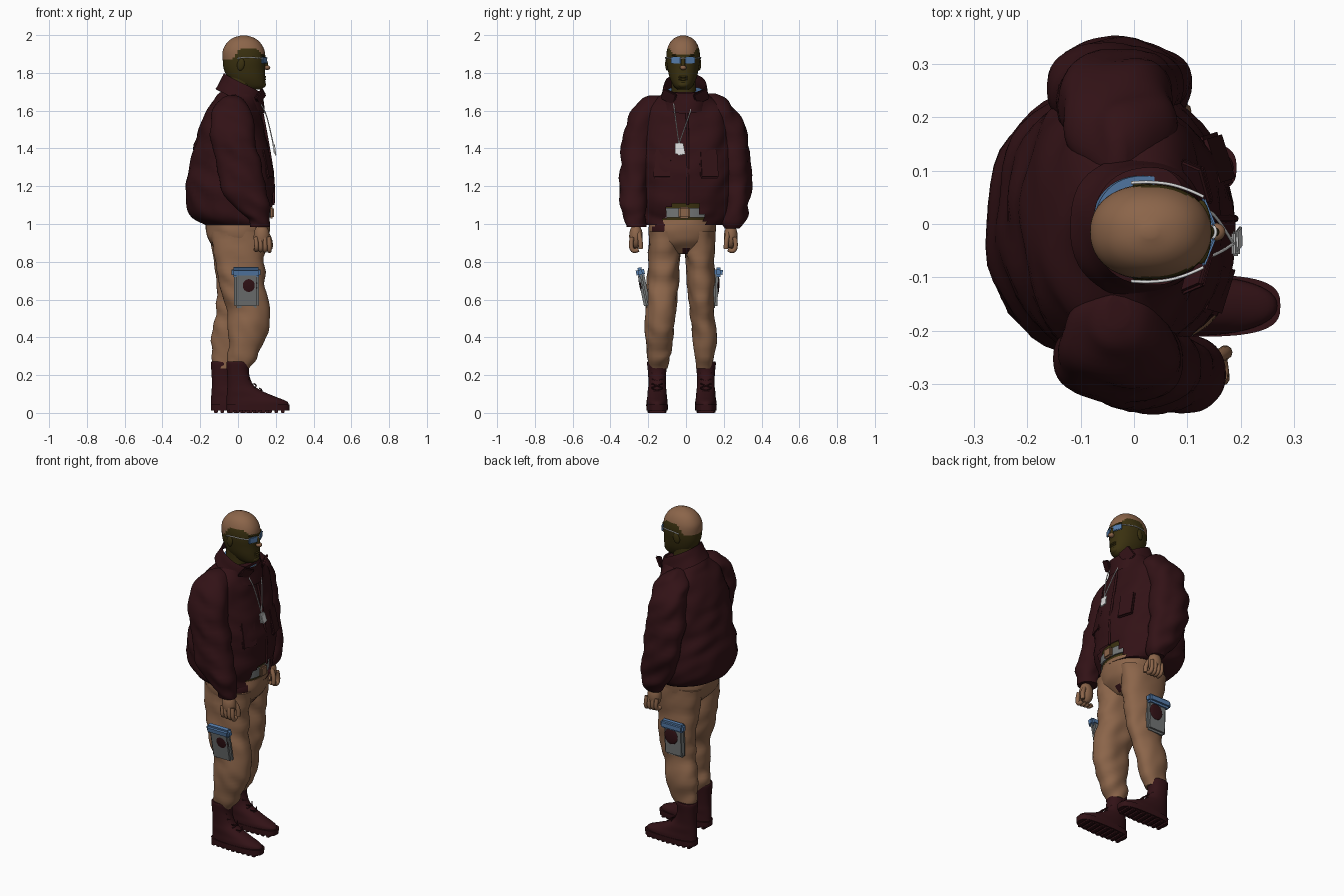
import bpy, bmesh, math
from mathutils import Vector, noise

cube = bpy.data.objects.get("Cube")
if cube:
    bpy.data.objects.remove(cube)


def material(name, rgb):
    m = bpy.data.materials.new(name)
    m.use_nodes = True
    m.diffuse_color = (*rgb, 1)
    m.node_tree.nodes["Principled BSDF"].inputs["Base Color"].default_value = (*rgb, 1)
    return m


MAROON = material("dark maroon", (.032, .006, .008))
TAN = material("tan brown", (.26, .13, .068))
OLIVE = material("dark olive", (.042, .03, .005))
BLUE = material("dusty blue", (.09, .2, .4))
GREY = material("grey cloth", (.17, .18, .18))
PALE = material("pale metal", (.7, .7, .7))


def finish(name, bm, mats, rule=None, angle=50):
    me = bpy.data.meshes.new(name)
    bmesh.ops.recalc_face_normals(bm, faces=bm.faces[:])
    if rule:
        for f in bm.faces:
            f.material_index = int(rule(f.calc_center_median()))
    bm.to_mesh(me)
    bm.free()
    ob = bpy.data.objects.new(name, me)
    bpy.context.collection.objects.link(ob)
    for m in mats:
        me.materials.append(m)
    bpy.ops.object.select_all(action='DESELECT')
    ob.select_set(True)
    bpy.context.view_layer.objects.active = ob
    bpy.ops.object.shade_smooth_by_angle(angle=math.radians(angle))
    return ob


def loft(name, rings, mats, rule=None, folds=0, tilt=0, power=2.2, cut=None, caps=True, seg=48, steps=5):
    """Skin oval rings (z, centre x, centre y, radius x, radius y) with a smooth spline."""
    rows, n = [], len(rings)
    for i in range(n - 1):
        a, b, c, d = [Vector(rings[min(max(k, 0), n - 1)]) for k in (i - 1, i, i + 1, i + 2)]
        for s in range(steps + (i == n - 2)):
            t = s / steps
            rows.append(b + (c - a) * t / 2 + (a * 2 - b * 5 + c * 4 - d) * t * t / 2
                        + (b * 3 - a - c * 3 + d) * t ** 3 / 2)
    bm, loops = bmesh.new(), []
    for z, cx, cy, rx, ry in rows:
        loop = []
        for k in range(seg):
            a = math.tau * k / seg
            u, v = [math.copysign(abs(w) ** (2 / power), w) for w in (math.cos(a), math.sin(a))]
            p = Vector((cx + rx * u, cy + ry * v, z + tilt * rx * u))
            if folds:
                w = noise.noise(Vector((p.x * 9, p.y * 9, p.z * 14 + p.x * 8)))
                p += Vector((u, v, 0)) * folds * w
            loop.append(bm.verts.new(p))
        loops.append(loop)
    for lo, hi in zip(loops, loops[1:]):
        for k in range(seg):
            j = (k + 1) % seg
            bm.faces.new((lo[k], lo[j], hi[j], hi[k]))
    if caps:
        bm.faces.new(loops[0])
        bm.faces.new(loops[-1])
    if cut:
        gone = [f for f in bm.faces if cut(f.calc_center_median())]
        bmesh.ops.delete(bm, geom=gone, context='FACES')
    return finish(name, bm, mats, rule)


def box(name, loc, size, mat, rot=(0, 0, 0), bevel=.008):
    bm = bmesh.new()
    bmesh.ops.create_cube(bm, size=1)
    bmesh.ops.scale(bm, vec=size, verts=bm.verts)
    bmesh.ops.bevel(bm, geom=bm.edges[:], offset=min(bevel, min(size) * .4), segments=2, affect='EDGES')
    ob = finish(name, bm, [mat])
    ob.location, ob.rotation_euler = loc, rot
    return ob


def ball(name, loc, size, mat, rot=(0, 0, 0)):
    bm = bmesh.new()
    bmesh.ops.create_uvsphere(bm, u_segments=20, v_segments=12, radius=1)
    bmesh.ops.scale(bm, vec=size, verts=bm.verts)
    ob = finish(name, bm, [mat])
    ob.location, ob.rotation_euler = loc, rot
    return ob


def tube(name, points, radius, mat):
    cu = bpy.data.curves.new(name, 'CURVE')
    cu.dimensions, cu.bevel_depth, cu.bevel_resolution, cu.use_fill_caps = '3D', radius, 3, True
    sp = cu.splines.new('NURBS')
    sp.points.add(len(points) - 1)
    for q, p in zip(sp.points, points):
        q.co = (*p, 1)
    sp.use_endpoint_u, sp.order_u = True, 3
    cu.materials.append(mat)
    ob = bpy.data.objects.new(name, cu)
    bpy.context.collection.objects.link(ob)


# Jacket body, open over the belt at the front
loft("jacket_body", [(.995, 0, -.01, .165, .2), (1.03, -.03, -.005, .2, .235), (1.09, -.042, 0, .228, .25),
     (1.2, -.042, 0, .23, .255), (1.3, -.038, 0, .222, .25), (1.4, -.035, 0, .2, .25), (1.5, -.035, 0, .172, .245),
     (1.6, -.022, -.005, .145, .215), (1.66, -.01, -.005, .12, .155), (1.7, .01, -.005, .1, .11)],
     [MAROON], folds=.016,
     cut=lambda c: c.x > .08 and c.z < 1.1 and abs(c.y + .01) < .11 - (c.z - 1) * .3)
loft("jacket_collar", [(1.65, .01, -.005, .13, .135), (1.7, .02, -.005, .115, .12), (1.745, .025, -.005, .106, .106)],
     [MAROON], tilt=-.5, folds=.008, caps=False)
for side in (-1, 1):
    box("collar_wing", (.118, side * .085 - .005, 1.675), (.014, .08, .07), MAROON, (side * .5, .45, side * .5))
    box("chest_pocket", (.155, side * .12, 1.32), (.018, .1, .16), MAROON, (0, -.2, side * .3))
tube("jacket_zip", [(.118, 0, 1.64), (.145, .01, 1.5), (.172, .01, 1.35), (.192, .01, 1.2), (.187, .01, 1.1)], .007, MAROON)

# Sleeves
loft("right_sleeve", [(.985, .12, -.268, .05, .048), (1.02, .115, -.27, .06, .06), (1.07, .085, -.277, .085, .068),
     (1.18, .035, -.275, .115, .076), (1.35, -.005, -.265, .12, .08), (1.5, -.03, -.245, .115, .08),
     (1.6, -.035, -.215, .1, .075), (1.66, -.03, -.18, .06, .06), (1.68, -.03, -.16, .02, .03)], [MAROON], folds=.02)
loft("left_sleeve", [(.975, .045, .245, .045, .05), (1.01, .04, .25, .06, .063), (1.07, .015, .262, .085, .07),
     (1.2, -.02, .268, .11, .076), (1.35, -.035, .258, .115, .08), (1.5, -.04, .235, .11, .08),
     (1.6, -.035, .19, .1, .075), (1.66, -.03, .15, .06, .07), (1.69, -.03, .12, .02, .04)], [MAROON], folds=.02)

# Hands with curled fingers
for label, hx, hy, side in (("right", .125, -.265, -1), ("left", .048, .237, 1)):
    ball(label + "_palm", (hx, hy, .935), (.042, .036, .065), TAN)
    for i in range(4):
        fx = hx + .038 - i * .023
        tube(label + "_finger", [(fx, hy + side * .02, .93), (fx + .004, hy + side * .03, .885),
             (fx + .004, hy + side * .012, .85 + i * .003), (fx, hy - side * .012, .865)], .012, TAN)
    tube(label + "_thumb", [(hx + .025, hy - side * .015, .95), (hx + .052, hy - side * .025, .915),
         (hx + .045, hy - side * .025, .87)], .013, TAN)

# Undershirt, belt and buckle
loft("undershirt", [(1.0, 0, -.01, .162, .17), (1.05, 0, -.01, .165, .17), (1.12, 0, -.01, .165, .17)], [OLIVE])
loft("belt", [(1.035, 0, -.01, .173, .18), (1.085, 0, -.01, .173, .18)], [GREY])
box("belt_buckle", (.177, -.01, 1.06), (.025, .06, .06), TAN)

# Trousers: seat and two legs
loft("trouser_seat", [(.84, 0, -.018, .09, .1), (.9, 0, -.02, .15, .165), (.96, 0, -.02, .168, .178), (1.02, 0, -.015, .165, .175)],
     [TAN, MAROON], folds=.008,
     rule=lambda c: c.x > 0 and (Vector((c.y + .14, c.z - .97)).length < .035 or Vector((c.y, c.z - .86)).length < .02))
loft("right_trouser_leg", [(.235, .005, -.15, .058, .05), (.3, .025, -.145, .082, .062), (.4, .05, -.14, .1, .07),
     (.5, .06, -.135, .108, .078), (.6, .043, -.13, .115, .083), (.7, .02, -.122, .122, .085),
     (.82, .008, -.113, .132, .086), (.96, .005, -.105, .15, .09)], [TAN], folds=.014)
loft("left_trouser_leg", [(.235, -.07, .1, .058, .048), (.3, -.057, .1, .08, .055), (.4, -.042, .098, .1, .062),
     (.5, -.02, .09, .103, .066), (.6, 0, .083, .112, .068), (.7, 0, .08, .118, .073),
     (.82, 0, .075, .13, .08), (.96, 0, .07, .148, .088)], [TAN], folds=.014)

# Thigh cargo pockets: bag, flap and torn patch
for label, px, py, side, lean in (("right", .045, -.222, -1, .2), ("left", -.03, .152, 1, -.04)):
    box(label + "_pocket_bag", (px, py, .65), (.13, .035, .19), GREY, (lean, 0, 0), .012)
    box(label + "_pocket_flap", (px - .003, py + side * .02, .745), (.155, .045, .05), BLUE, (lean, 0, 0), .012)
    ball(label + "_pocket_patch", (px + .012, py + side * .018, .675), (.045, .007, .048), MAROON, (lean, 0, 0))

# Boots
for label, dx, cy in (("right", 0, -.153), ("left", -.082, .105)):
    loft(label + "_boot", [(.035, dx + .104, cy, .165, .056), (.06, dx + .1, cy, .16, .056), (.085, dx + .07, cy, .13, .052),
         (.115, dx + .036, cy, .094, .05), (.15, dx + .012, cy, .068, .046), (.21, dx, cy, .058, .048),
         (.26, dx, cy, .062, .053), (.272, dx, cy, .058, .05)], [MAROON])
    loft(label + "_sole", [(.012, dx + .106, cy, .166, .056), (.045, dx + .106, cy, .168, .058)], [MAROON], power=3)
    for i in range(9):
        box(label + "_tread", (dx - .035 + i * .034, cy, .011), (.02, .1 - .004 * abs(i - 4), .022), MAROON, bevel=.003)
    for i in range(6):
        z = .11 + i * .025
        lx = dx + max(.058, .13 - i * .03)
        for s in (-1, 1):
            tube(label + "_lace", [(lx - .012, cy - s * .028, z), (lx + .006, cy, z + .008), (lx - .016, cy + s * .028, z + .02)], .0035, MAROON)

# Head, painted face and neck
loft("head", [(1.712, .08, -.015, .04, .03), (1.73, .064, -.015, .078, .05), (1.77, .046, -.015, .098, .07),
     (1.82, .034, -.015, .109, .082), (1.87, .032, -.015, .113, .089), (1.92, .03, -.015, .11, .086),
     (1.96, .03, -.015, .088, .07), (1.985, .03, -.015, .056, .045), (1.999, .03, -.015, .012, .01)],
     [TAN, OLIVE], rule=lambda c: c.z < 1.87 + .055 * min(max((c.x + .03) / .04, 0), 1) - max(c.x - .1, 0) * .8)
loft("neck", [(1.64, 0, -.01, .075, .075), (1.7, .01, -.012, .068, .065), (1.8, .015, -.015, .07, .065)], [OLIVE])
loft("shirt_collar", [(1.64, .015, -.005, .1, .1), (1.705, .018, -.005, .092, .095)], [BLUE, GREY],
     rule=lambda c: c.x > .035, tilt=-.25)
ball("nose_bridge", (.143, -.015, 1.855), (.014, .011, .035), OLIVE, (0, -.3, 0))
ball("nose_tip", (.153, -.015, 1.828), (.018, .017, .013), TAN)
ball("brow", (.125, -.015, 1.893), (.02, .06, .01), OLIVE)
for z in (1.779, 1.766):
    ball("lip", (.141, -.015, z), (.008, .026, .006), OLIVE)
ball("chin", (.128, -.015, 1.738), (.02, .03, .018), OLIVE)

# Ears and glasses
for side in (-1, 1):
    ball("ear", (.015, -.015 + side * .085, 1.845), (.02, .01, .033), OLIVE, (0, .15, side * .2))
    box("lens", (.139, -.015 + side * .037, 1.867), (.009, .056, .036), BLUE, (0, 0, side * .38), .003)
    tube("glasses_arm", [(.13, -.015 + side * .066, 1.877), (.09, -.015 + side * .086, 1.88),
         (.03, -.015 + side * .095, 1.884), (-.005, -.015 + side * .092, 1.876)], .003, PALE)
tube("glasses_bridge", [(.148, -.027, 1.876), (.158, -.015, 1.88), (.148, -.003, 1.876)], .003, PALE)

# Neck chain and tags
for y in (-.07, .035):
    tube("chain", [(.095, y, 1.67), (.135, y * .9, 1.62), (.162, y * .55 - .015, 1.54), (.186, -.037, 1.425)], .003, PALE)
box("tag", (.19, -.037, 1.4), (.008, .045, .06), PALE, (0, -.15, 0), .006)
box("second_tag", (.196, -.028, 1.392), (.006, .04, .055), PALE, (.2, -.15, 0), .006)
